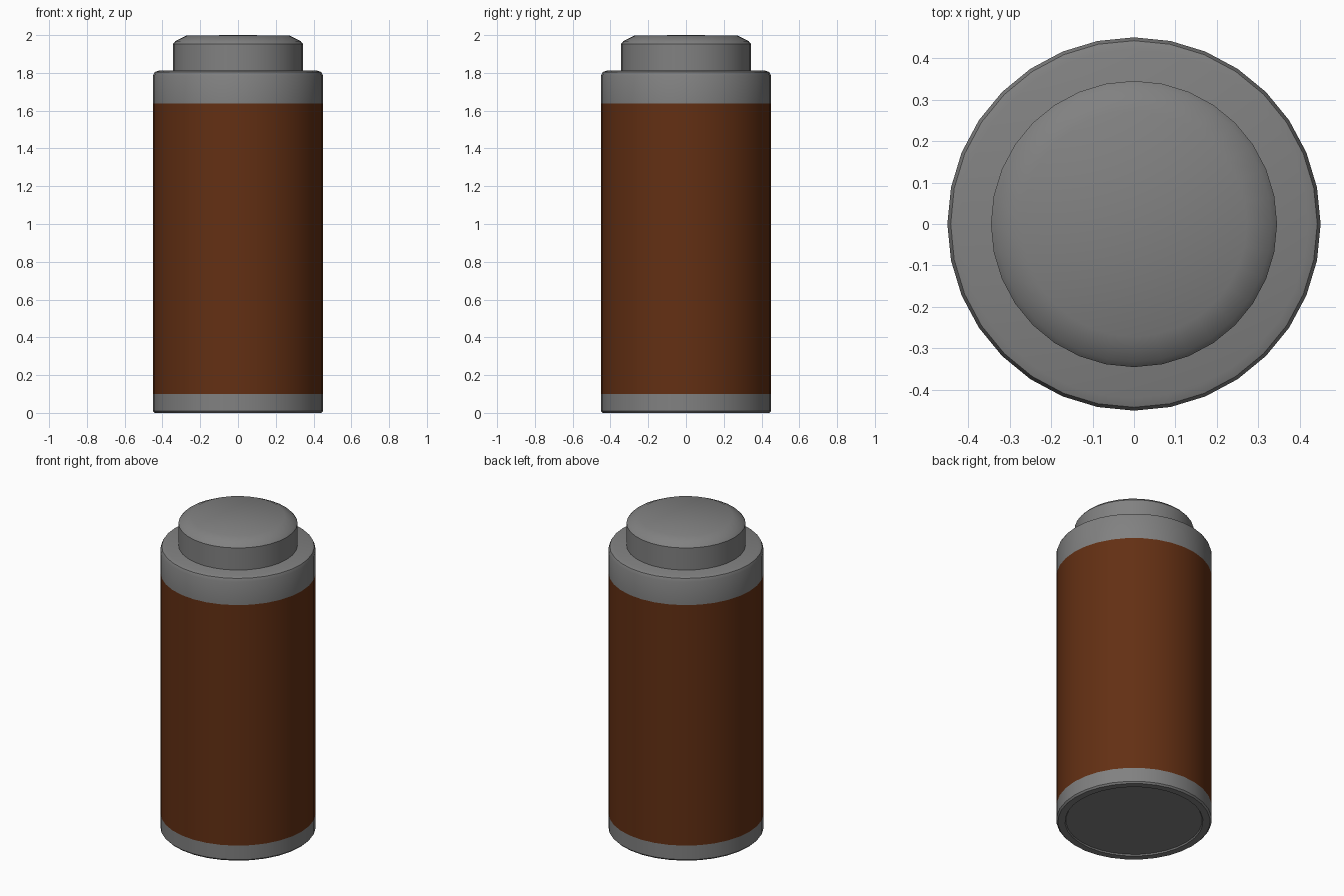
import bpy, math

if "Cube" in bpy.data.objects:
    bpy.data.objects.remove(bpy.data.objects["Cube"])

SIDES = 32


def material(name, rgb):
    m = bpy.data.materials.new(name)
    m.diffuse_color = (*rgb, 1)
    m.use_nodes = True
    m.node_tree.nodes["Principled BSDF"].inputs["Base Color"].default_value = m.diffuse_color
    return m


def lathe(name, profile, mats):
    """Revolve (radius, z) points around z; radius 0 becomes a single pole."""
    verts, faces, rings = [], [], []
    for r, z in profile:
        n = 1 if r == 0 else SIDES
        start = len(verts)
        for i in range(n):
            a = 2 * math.pi * i / SIDES
            verts.append((r * math.cos(a), r * math.sin(a), z))
        rings.append([start + i % n for i in range(SIDES)])
    for lo, hi in zip(rings, rings[1:]):
        for i in range(SIDES):
            j = (i + 1) % SIDES
            faces.append(tuple(dict.fromkeys((lo[i], lo[j], hi[j], hi[i]))))
    mesh = bpy.data.meshes.new(name)
    mesh.from_pydata(verts, [], faces)
    for m in mats:
        mesh.materials.append(m)
    obj = bpy.data.objects.new(name, mesh)
    bpy.context.collection.objects.link(obj)
    bpy.ops.object.select_all(action='DESELECT')
    obj.select_set(True)
    bpy.context.view_layer.objects.active = obj
    bpy.ops.object.shade_smooth_by_angle(angle=math.radians(40))
    return obj


grey = material("grey_metal", (0.22, 0.22, 0.22))
brown = material("brown_sleeve", (0.125, 0.029, 0.0066))

# Body: shallow recessed base, straight wall, rounded shoulder
SLEEVE_LOW, SLEEVE_HIGH = 0.10, 1.637
body = lathe("body", [
    (0, 0.008), (0.395, 0.008), (0.40, 0), (0.441, 0), (0.45, 0.01),
    (0.45, SLEEVE_LOW), (0.45, SLEEVE_HIGH),
    (0.45, 1.785), (0.442, 1.804), (0.42, 1.812), (0, 1.812)], [grey, brown])

# Flush brown sleeve around the wall
for p in body.data.polygons:
    if SLEEVE_LOW < p.center.z < SLEEVE_HIGH:
        p.material_index = 1

# Cap: short cylinder with a softened chamfer on top
lathe("cap", [
    (0, 1.80), (0.345, 1.80), (0.345, 1.953), (0.332, 1.968),
    (0.272, 1.998), (0, 2.0)], [grey])
